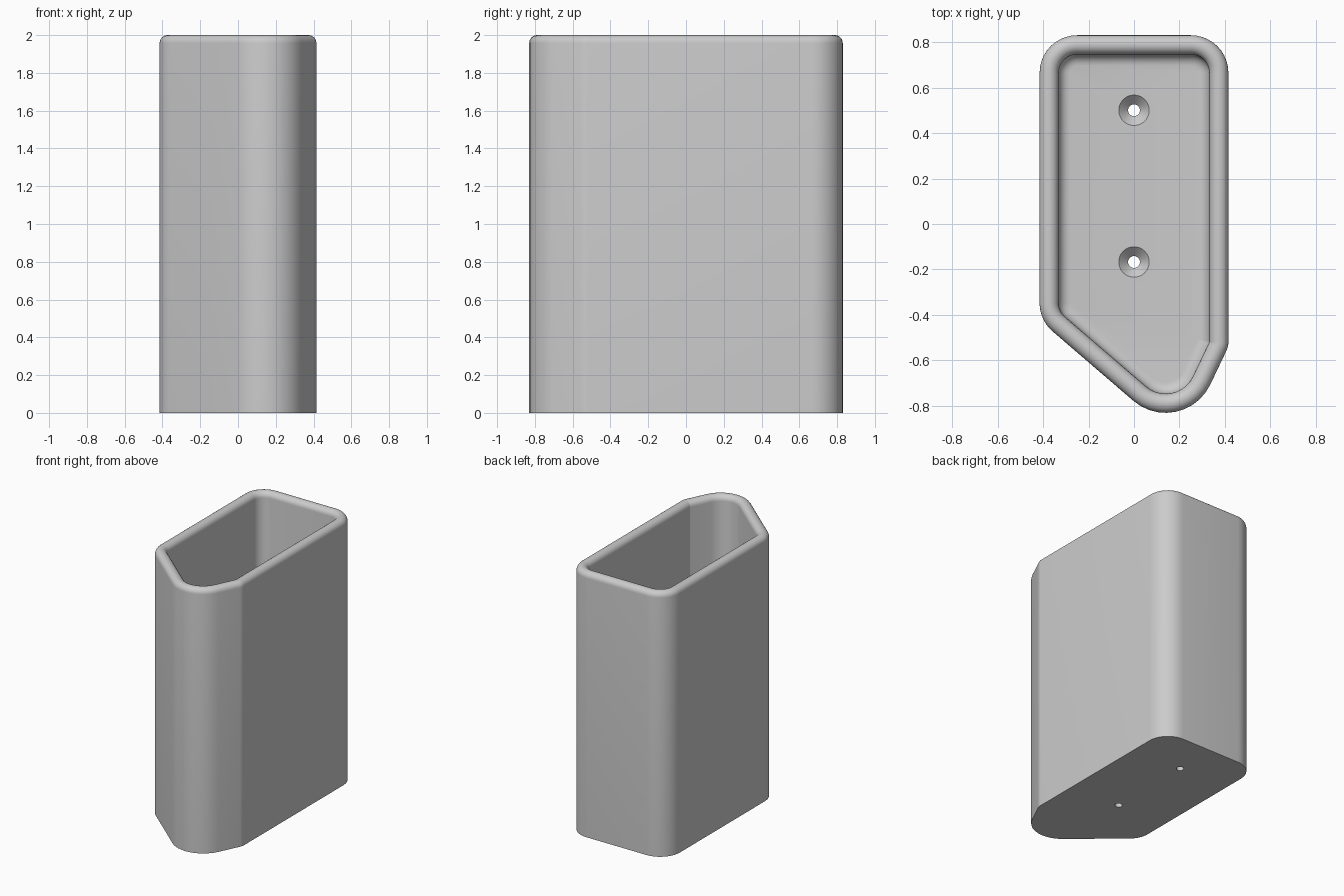
import bpy, bmesh, math
from mathutils import Vector

if "Cube" in bpy.data.objects:
    bpy.data.objects.remove(bpy.data.objects["Cube"], do_unlink=True)

HEIGHT, WALL, FLOOR, COVE = 2.0, 0.084, 0.083, 0.05
HOLES = [(0, 0.5), (0, -0.167)]
# Plan corners, counter-clockwise: x, y, corner radius
PLAN = [(0.415, 0.83, 0.165), (-0.415, 0.83, 0.165), (-0.415, -0.423, 0.165),
        (0.213, -0.963, 0.217), (0.415, -0.539, 0.09)]


def outline(inset, steps=10):
    """Plan outline moved inwards, with rounded corners."""
    points = []
    for i, (x, y, radius) in enumerate(PLAN):
        v = Vector((x, y))
        before = (v - Vector(PLAN[i - 1][:2])).normalized()
        after = (Vector(PLAN[(i + 1) % len(PLAN)][:2]) - v).normalized()
        n1, n2 = Vector((-before.y, before.x)), Vector((-after.y, after.x))
        miter = (n1 + n2) / (1 + n1.dot(n2))
        r = max(radius - inset, 0.015)
        centre = v + miter * (inset + r)
        points += [centre - n1.slerp(n2, k / steps) * r for k in range(steps + 1)]
    return points


def make_object(name, bm):
    bmesh.ops.recalc_face_normals(bm, faces=bm.faces)
    mesh = bpy.data.meshes.new(name)
    bm.to_mesh(mesh)
    bm.free()
    obj = bpy.data.objects.new(name, mesh)
    bpy.context.collection.objects.link(obj)
    return obj


def loft(bm, loops):
    """Skin matching closed loops and cap both ends."""
    rings = [[bm.verts.new(p) for p in loop] for loop in loops]
    for a, b in zip(rings, rings[1:]):
        for i in range(len(a)):
            j = (i + 1) % len(a)
            bm.faces.new((a[i], a[j], b[j], b[i]))
    bm.faces.new(rings[0])
    bm.faces.new(rings[-1])


# Wall section as (inset, height): outside, round rim, inside, floor cove
rim = WALL / 2
section = [(0, 0)]
for k in range(13):
    a = math.pi * k / 12
    section.append((rim - rim * math.cos(a), HEIGHT - rim + rim * math.sin(a)))
for k in range(7):
    a = math.pi / 2 * k / 6
    section.append((WALL + COVE * (1 - math.cos(a)), FLOOR + COVE * (1 - math.sin(a))))

bm = bmesh.new()
loft(bm, [[(p.x, p.y, z) for p in outline(inset)] for inset, z in section])
holder = make_object("holder_body", bm)

# Countersunk screw holes
bm = bmesh.new()
for hx, hy in HOLES:
    loft(bm, [[(hx + r * math.cos(t * math.tau / 32), hy + r * math.sin(t * math.tau / 32), z)
               for t in range(32)]
              for r, z in [(0.026, -0.05), (0.026, FLOOR - 0.041),
                           (0.067, FLOOR), (0.067, FLOOR + 0.03)]])
cutter = make_object("screw_hole_cutter", bm)
cutter.hide_render = True

bpy.ops.object.select_all(action='DESELECT')
holder.select_set(True)
bpy.context.view_layer.objects.active = holder
cut = holder.modifiers.new("screw_holes", 'BOOLEAN')
cut.operation, cut.solver, cut.object = 'DIFFERENCE', 'EXACT', cutter
bpy.ops.object.modifier_apply(modifier=cut.name)
bpy.data.objects.remove(cutter, do_unlink=True)

# Plain grey finish
grey = bpy.data.materials.new("plain_grey")
grey.use_nodes = True
colour = (0.6, 0.6, 0.6, 1)
grey.diffuse_color = colour
grey.node_tree.nodes["Principled BSDF"].inputs["Base Color"].default_value = colour
holder.data.materials.clear()
holder.data.materials.append(grey)
bpy.ops.object.shade_smooth_by_angle(angle=math.radians(30))
